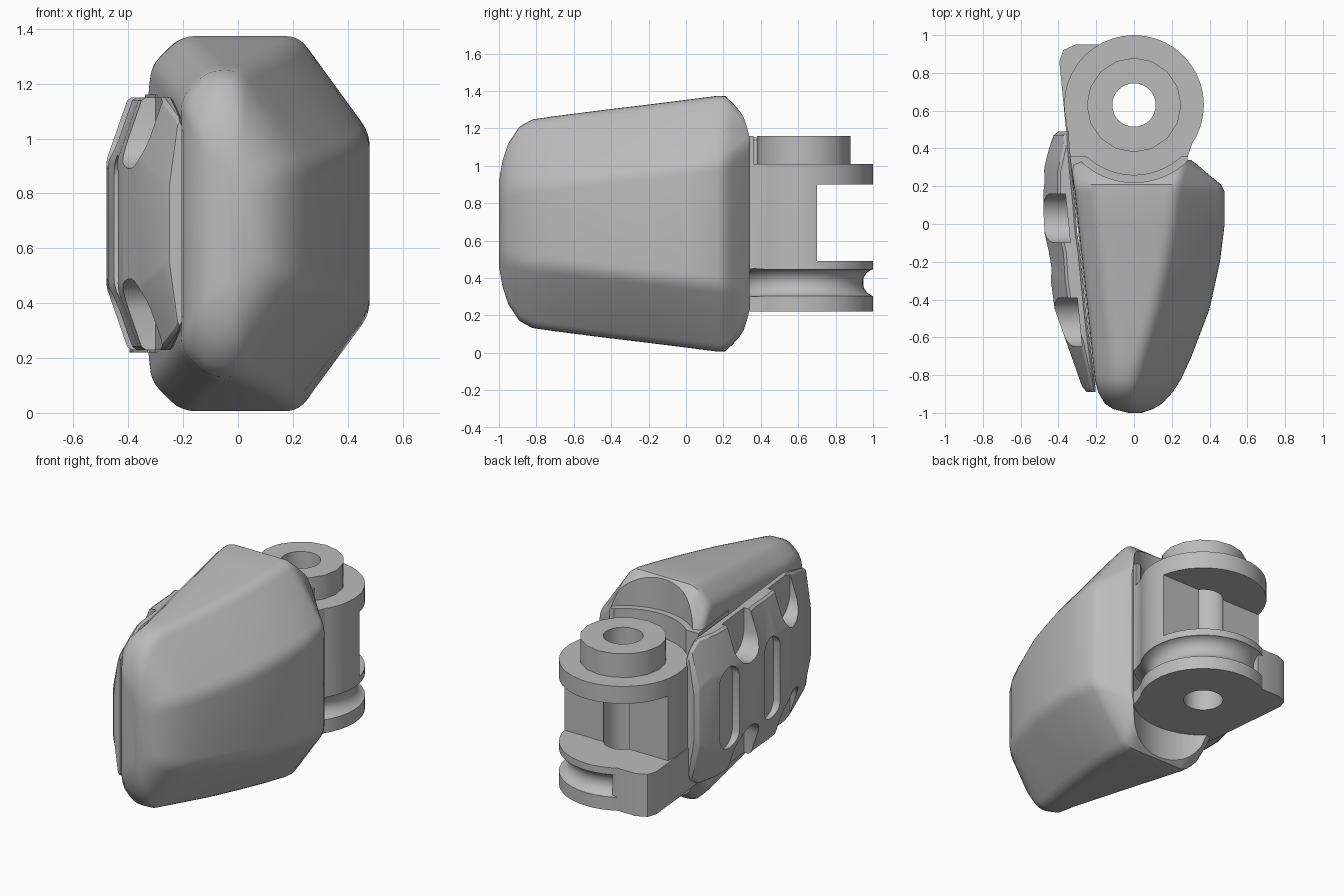
import bpy, bmesh, math
from mathutils import Vector

cube = bpy.data.objects.get("Cube")
if cube:
    bpy.data.objects.remove(cube, do_unlink=True)

MID = 0.69          # height of the horizontal mirror plane
HINGE = (0, 0.63)   # hinge axis

grey = bpy.data.materials.new("plain grey")
grey.use_nodes = True
GREY = (0.5, 0.5, 0.5, 1)
grey.diffuse_color = GREY
grey.node_tree.nodes["Principled BSDF"].inputs["Base Color"].default_value = GREY


def finish(name, bm):
    bmesh.ops.recalc_face_normals(bm, faces=bm.faces)
    mesh = bpy.data.meshes.new(name)
    bm.to_mesh(mesh)
    bm.free()
    mesh.materials.append(grey)
    ob = bpy.data.objects.new(name, mesh)
    bpy.context.collection.objects.link(ob)
    return ob


def loft(name, rings):
    bm = bmesh.new()
    rows = [[bm.verts.new(p) for p in ring] for ring in rings]
    n = len(rows[0])
    for a, b in zip(rows, rows[1:]):
        for i in range(n):
            j = (i + 1) % n
            bm.faces.new((a[i], a[j], b[j], b[i]))
    bm.faces.new(rows[0])
    bm.faces.new(rows[-1])
    return finish(name, bm)


def prism(name, pts, z0, z1):
    return loft(name, [[(x, y, z) for x, y in pts] for z in (z0, z1)])


def circle(r, n):
    return [(HINGE[0] + r * math.cos(math.tau * i / n),
             HINGE[1] + r * math.sin(math.tau * i / n)) for i in range(n)]


def section(y, half, radius, steps=4):
    """Mirror a half section about MID and round its corners."""
    pts = [Vector(p) for p in half]
    pts += [Vector((x, 2 * MID - z)) for x, z in reversed(half)]
    out = []
    for i, p in enumerate(pts):
        a, b = pts[i - 1] - p, pts[(i + 1) % len(pts)] - p
        s = p + a.normalized() * min(radius, 0.45 * a.length)
        e = p + b.normalized() * min(radius, 0.45 * b.length)
        for k in range(steps + 1):
            t = k / steps
            q = s * (1 - t) ** 2 + p * 2 * t * (1 - t) + e * t * t
            out.append((q.x, y, q.y))
    return out


def stadium(y, r, za, zb):
    """Upright slot outline in y and z with round ends centred at za and zb."""
    angles = [math.tau * (i + 0.5) / 24 for i in range(24)]
    return [(y + r * math.cos(a), (zb if math.sin(a) > 0 else za) + r * math.sin(a))
            for a in angles]


def slot(name, y, outline, x0, x1, slope):
    return loft(name, [[(x + slope * (u - y), u, v) for u, v in outline] for x in (x0, x1)])


def cut(ob, *cutters):
    for c in cutters:
        c.hide_render = True
        mod = ob.modifiers.new("cut", "BOOLEAN")
        mod.object, mod.operation, mod.solver = c, "DIFFERENCE", "EXACT"
    dg = bpy.context.evaluated_depsgraph_get()
    mesh = bpy.data.meshes.new_from_object(ob.evaluated_get(dg))
    ob.modifiers.clear()
    ob.data = mesh


def smooth(ob, angle):
    bpy.ops.object.select_all(action="DESELECT")
    ob.select_set(True)
    bpy.context.view_layer.objects.active = ob
    bpy.ops.object.shade_smooth_by_angle(angle=math.radians(angle))


# Shared cutters
shell_clearance = prism("shell_clearance", circle(0.41, 64), -1, 2)
neck_clearance = prism("neck_clearance", circle(0.37, 64), 1.01, 2)
neck_step = prism("neck_step", [(-1, 0.36), (1, 0.36), (1, 2), (-1, 2)], 1.01, 2)
pin_hole = prism("pin_hole", circle(0.115, 32), -1, 2)
notch = prism("notch", [(-1, 0.7), (1, 0.7), (1, 2), (-1, 2)], 0.49, 0.9)
bpy.ops.mesh.primitive_torus_add(major_radius=0.39, minor_radius=0.075, major_segments=48,
                                 minor_segments=16, location=(*HINGE, 0.375))
groove = bpy.context.object
groove.name = "groove"
cutters = [shell_clearance, neck_clearance, neck_step, pin_hole, notch, groove]

# Outer shell: y, left x, ridge x, right x, top z, right shoulder z
rows = [
    (0.34, -0.32, 0.27, 0.3, 1.2, 1.12), (0.31, -0.33, 0.26, 0.34, 1.27, 1.09),
    (0.25, -0.325, 0.24, 0.41, 1.335, 1.05), (0.21, -0.32, 0.225, 0.46, 1.372, 1.03),
    (0.17, -0.313, 0.22, 0.48, 1.374, 1.02),
    (0, -0.295, 0.2, 0.48, 1.352, 1), (-0.2, -0.273, 0.165, 0.455, 1.327, 0.98),
    (-0.45, -0.245, 0.11, 0.4, 1.297, 0.95), (-0.7, -0.22, 0.04, 0.305, 1.265, 0.92),
    (-0.82, -0.207, 0.01, 0.25, 1.248, 0.91), (-0.89, -0.19, 0, 0.205, 1.21, 0.9),
    (-0.95, -0.155, 0, 0.15, 1.12, 0.88), (-0.98, -0.11, 0, 0.1, 1.03, 0.86),
    (-1, -0.03, 0, 0.04, 0.92, 0.83)]
rings = []
for y, xl, xt, xr, zt, zc in rows:
    c = min(0.11, (xt - xl) * 0.45)
    rings.append(section(y, [(xl, zt - c), (xl + c, zt), (xt, zt), (xr, zc)], 0.05))
shell = loft("outer_shell", rings)
cut(shell, shell_clearance)
smooth(shell, 35)

# Inner panel behind the side plate, and the neck that carries the hinge
prism("inner_panel", [(-0.305, 0.05), (-0.21, -0.85), (-0.15, -0.85), (-0.2, 0.05)], 0.35, 1.03)
neck = prism("hinge_neck", [(-0.365, 0.6), (-0.3, 0), (0.1, 0), (0.28, 0.3), (0.285, 0.36),
                            (0.31, 0.43), (-0.2, 0.45)], 0.22, 1.16)
cut(neck, neck_clearance, neck_step, groove)
smooth(neck, 30)

# Hinge barrel with fork notch, pin hole and cable groove
barrel = prism("hinge_barrel", circle(0.37, 40), 0.22, 1.01)
cut(barrel, notch, pin_hole, groove)
smooth(barrel, 30)

boss = prism("hinge_boss", circle(0.25, 16), 1.0, 1.16)
cut(boss, pin_hole)
smooth(boss, 30)

# Side stop on the lower hinge disc
stop = prism("hinge_stop", [(-0.33, 0.2), (-0.365, 0.55), (-0.395, 0.86), (-0.375, 0.92),
                            (-0.31, 0.95), (-0.15, 0.95), (-0.15, 0.25)], 0.22, 0.49)
smooth(stop, 30)

# Side plate: y, inner x, outer x, top z
rows = [
    (0.49, -0.345, -0.4, 1.06), (0.47, -0.345, -0.425, 1.1), (0.4, -0.34, -0.45, 1.15),
    (0.28, -0.33, -0.48, 1.15), (0.08, -0.31, -0.48, 1.15), (-0.05, -0.3, -0.473, 1.15),
    (-0.15, -0.285, -0.45, 1.15), (-0.3, -0.27, -0.44, 1.15), (-0.45, -0.255, -0.42, 1.15),
    (-0.62, -0.235, -0.36, 1.15), (-0.86, -0.205, -0.275, 1.08), (-0.89, -0.205, -0.25, 1.06)]
rings = []
for y, xi, xo, zt in rows:
    c = min(0.08, 0.7 * (xi - xo))
    rings.append(section(y, [(xo, zt - 0.23), (xo + c, zt), (xi, zt)], 0.012, 1))
plate = loft("side_plate", rings)

# Screw pockets open to the top and bottom edges, and shallow upright slots
plate_cutters = []
for y, floor in ((0.03, -0.35), (-0.52, -0.288)):
    for za, zb in ((1.02, 1.4), (-0.02, 0.36)):
        plate_cutters.append(slot("pocket", y, stadium(y, 0.13, za, zb), -0.7, floor, -0.1))
for y, floor in ((0.24, -0.44), (-0.23, -0.4)):
    outline = stadium(y, 0.09, MID - 0.18, MID + 0.16)
    plate_cutters.append(slot("slot", y, outline, -0.7, floor, -0.1))
cut(plate, *plate_cutters)
smooth(plate, 25)

for c in cutters + plate_cutters:
    bpy.data.objects.remove(c, do_unlink=True)
